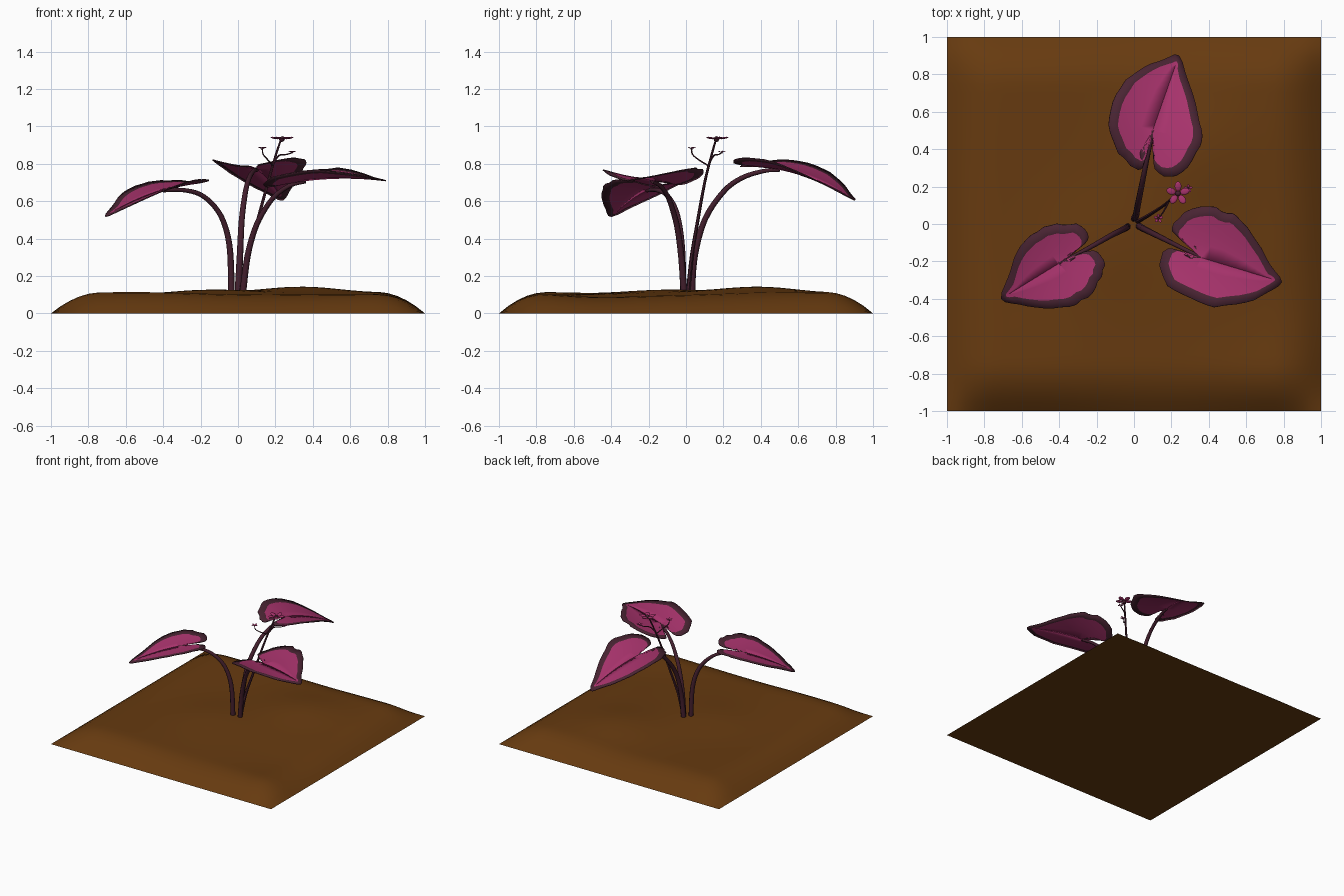
import bpy, bmesh, math, random
from mathutils import Vector

if "Cube" in bpy.data.objects:
    bpy.data.objects.remove(bpy.data.objects["Cube"])

random.seed(4)


def material(name, rgb):
    m = bpy.data.materials.new(name)
    m.diffuse_color = (*rgb, 1)
    m.use_nodes = True
    m.node_tree.nodes["Principled BSDF"].inputs["Base Color"].default_value = m.diffuse_color
    return m


SOIL = material("brown soil", (0.135, 0.043, 0.005))
PINK = material("magenta leaf", (0.39, 0.033, 0.15))
EDGE = material("dark leaf edge", (0.068, 0.018, 0.033))
STALK = material("plum stalk", (0.058, 0.014, 0.027))


def finish(bm, name, mats, recalc=True):
    bmesh.ops.remove_doubles(bm, verts=bm.verts, dist=0.0005)
    if recalc:
        bmesh.ops.recalc_face_normals(bm, faces=bm.faces)
    me = bpy.data.meshes.new(name)
    bm.to_mesh(me)
    bm.free()
    for m in mats:
        me.materials.append(m)
    ob = bpy.data.objects.new(name, me)
    bpy.context.collection.objects.link(ob)
    bpy.context.view_layer.objects.active = ob
    ob.select_set(True)
    bpy.ops.object.shade_smooth_by_angle(angle=math.radians(50))
    ob.select_set(False)
    return ob


def spline(pts, n, closed=False):
    """Catmull-Rom curve through the points."""
    pts = [Vector(p) for p in pts]
    k = len(pts)
    at = (lambda i: pts[i % k]) if closed else (lambda i: pts[max(0, min(k - 1, i))])
    out = []
    for i in range(k if closed else k - 1):
        a, b, c, d = at(i - 1), at(i), at(i + 1), at(i + 2)
        for j in range(n):
            t = j / n
            out.append(0.5 * (2 * b + (c - a) * t + (2 * a - 5 * b + 4 * c - d) * t * t
                              + (3 * b - a - 3 * c + d) * t ** 3))
    return out if closed else out + [pts[-1]]


def tube(name, pts, r0, r1, sides=8):
    path = spline(pts, 4)
    bm = bmesh.new()
    rings = []
    for i, p in enumerate(path):
        d = (path[min(i + 1, len(path) - 1)] - path[max(i - 1, 0)]).normalized()
        u = d.cross(Vector((0.3, -0.8, 0.1))).normalized()
        w = d.cross(u)
        r = r0 + (r1 - r0) * i / (len(path) - 1)
        rings.append([bm.verts.new(p + r * (u * math.cos(a) + w * math.sin(a)))
                      for a in (math.tau * s / sides for s in range(sides))])
    for a, b in zip(rings, rings[1:]):
        for s in range(sides):
            bm.faces.new((a[s], a[(s + 1) % sides], b[(s + 1) % sides], b[s]))
    bm.faces.new(rings[0])
    bm.faces.new(rings[-1])
    return finish(bm, name, [STALK])


# Soil mound: rounded rim, gentle bumps, flat underside
def soil_height(x, y):
    rim = 1
    for c in (x, y):
        e = min(1, (1 - abs(c)) / 0.26)
        rim *= e * (2 - e)
    z = 0.107 + 0.008 * math.sin(4.5 * x + 1) * math.cos(3.5 * y)
    for bx, by, h, w in ((0.35, 0.4, 0.035, 0.09), (-0.2, -0.1, 0.018, 0.08), (0.75, -0.5, -0.02, 0.1)):
        z += h * math.exp(-((x - bx) ** 2 + (y - by) ** 2) / w)
    return z * rim


bm = bmesh.new()
bmesh.ops.create_grid(bm, x_segments=40, y_segments=40, size=1)
border = [e for e in bm.edges if e.is_boundary]
for v in bm.verts:
    v.co.z = soil_height(v.co.x, v.co.y)
bmesh.ops.contextual_create(bm, geom=border)
finish(bm, "soil_mound", [SOIL])


# Heart leaf: rings from the midrib out to the outline, outer ring is the dark edge
def leaf(name, attach, tip, outline, z0, a, b, cup):
    attach, tip = Vector(attach), Vector(tip)
    axis = (tip - attach).normalized()
    length = (tip - attach).length * 0.88

    def place(p):
        d = p - attach
        u, v = d.dot(axis), abs(d.x * axis.y - d.y * axis.x)
        return Vector((p.x, p.y, z0 + a * u + b * u * u + cup * v ** 1.5))

    bm = bmesh.new()
    cols = []
    for p in spline(outline, 3, True):
        u = min(length, max(0, (p - attach).dot(axis)))
        mid = attach + axis * u
        reach = (p - mid).length
        inner = max(0.3, 1 - 0.05 / max(reach, 0.001))
        p = p + (p - mid) * random.uniform(-0.025, 0.025)
        cols.append([bm.verts.new(place(mid.lerp(p, s)))
                     for s in (0, inner * 0.33, inner * 0.67, inner, 1)])
    for c, d in zip(cols, cols[1:] + cols[:1]):
        for k in range(4):
            f = bm.faces.new((c[k], c[k + 1], d[k + 1], d[k]))
            f.material_index = 1 if k == 3 else 0
    ob = finish(bm, name, [PINK, EDGE], recalc=False)
    mod = ob.modifiers.new("thickness", 'SOLIDIFY')
    mod.thickness = 0.006
    mod.offset = 0


# Outlines run counter-clockwise from the notch
leaf("back_leaf", (0.1, 0.5), (0.24, 0.9),
     [(0.095, 0.46), (0.11, 0.38), (0.11, 0.3), (0.19, 0.25), (0.29, 0.3), (0.35, 0.42), (0.36, 0.5),
      (0.33, 0.64), (0.29, 0.76), (0.24, 0.9), (0.16, 0.88), (0.06, 0.84), (-0.04, 0.77),
      (-0.11, 0.65), (-0.135, 0.53), (-0.1, 0.41), (-0.04, 0.33), (0.02, 0.29), (0.05, 0.31),
      (0.03, 0.38), (0.07, 0.43)], 0.77, -0.18, -0.49, 0.38)
leaf("right_leaf", (0.36, -0.18), (0.79, -0.31),
     [(0.35, -0.15), (0.31, -0.1), (0.24, -0.07), (0.2, -0.02), (0.27, 0.06), (0.4, 0.09), (0.5, 0.06),
      (0.57, 0.02), (0.68, -0.13), (0.73, -0.22), (0.79, -0.31), (0.71, -0.37), (0.6, -0.42),
      (0.43, -0.44), (0.3, -0.4), (0.18, -0.33), (0.135, -0.22), (0.18, -0.13), (0.26, -0.16),
      (0.32, -0.19)][::1], 0.71, 0.12, -0.27, 0.4)
leaf("left_leaf", (-0.4, -0.21), (-0.71, -0.4),
     [(-0.36, -0.17), (-0.28, -0.12), (-0.24, -0.07), (-0.28, -0.01), (-0.38, 0.0), (-0.48, -0.02),
      (-0.58, -0.09), (-0.64, -0.18), (-0.67, -0.28), (-0.71, -0.4), (-0.61, -0.43), (-0.48, -0.45),
      (-0.35, -0.44), (-0.25, -0.39), (-0.19, -0.31), (-0.16, -0.22), (-0.19, -0.15), (-0.27, -0.15),
      (-0.34, -0.2)], 0.66, -0.25, -0.39, 0.35)

# Leaf stalks
tube("back_stalk", [(0, 0.03, 0.1), (0.01, 0.045, 0.3), (0.02, 0.1, 0.5), (0.04, 0.2, 0.65),
                    (0.06, 0.3, 0.725), (0.085, 0.42, 0.762), (0.1, 0.5, 0.766)], 0.02, 0.01)
tube("right_stalk", [(0.025, -0.01, 0.1), (0.05, -0.025, 0.3), (0.09, -0.045, 0.45), (0.14, -0.07, 0.55),
                     (0.2, -0.1, 0.63), (0.28, -0.14, 0.685), (0.36, -0.18, 0.705)], 0.019, 0.01)
tube("left_stalk", [(-0.035, -0.015, 0.1), (-0.042, -0.02, 0.33), (-0.07, -0.035, 0.47), (-0.12, -0.06, 0.565),
                    (-0.2, -0.105, 0.635), (-0.3, -0.16, 0.66), (-0.4, -0.21, 0.657)], 0.019, 0.01)

# Flower stem and its two side branches
tube("flower_stem", [(0.015, 0.01, 0.1), (0.05, 0.03, 0.3), (0.1, 0.06, 0.48), (0.16, 0.1, 0.7),
                     (0.2, 0.135, 0.84), (0.23, 0.16, 0.93)], 0.012, 0.005, 6)
tube("left_branch", [(0.185, 0.12, 0.79), (0.16, 0.07, 0.82), (0.135, 0.035, 0.85), (0.13, 0.03, 0.88)],
     0.005, 0.003, 6)
tube("right_branch", [(0.195, 0.128, 0.81), (0.22, 0.15, 0.845), (0.26, 0.175, 0.85), (0.29, 0.19, 0.86)],
     0.005, 0.003, 6)


# Flowers: five flat oval petals around a small centre
def flower(name, centre, size, tilt):
    bm = bmesh.new()
    centre = Vector(centre)

    def blob(offset, angle, scale, mat):
        new = bmesh.ops.create_icosphere(bm, subdivisions=2, radius=1)["verts"]
        for v in new:
            x, y, z = v.co.x * scale[0] + offset, v.co.y * scale[1], v.co.z * scale[2]
            z += tilt * x
            v.co = centre + Vector((x * math.cos(angle) - y * math.sin(angle),
                                    x * math.sin(angle) + y * math.cos(angle), z))
        for f in {f for v in new for f in v.link_faces}:
            f.material_index = mat

    for i in range(5):
        blob(size * 0.62, math.tau * i / 5 + 0.3, (size * 0.42, size * 0.3, size * 0.09), 0)
    blob(0, 0, (size * 0.25,) * 3, 1)
    finish(bm, name, [PINK, STALK])


flower("top_flower", (0.235, 0.163, 0.932), 0.062, 0.15)
flower("left_bud", (0.13, 0.03, 0.88), 0.024, 0.4)
flower("right_bud", (0.29, 0.19, 0.86), 0.022, 0.4)
